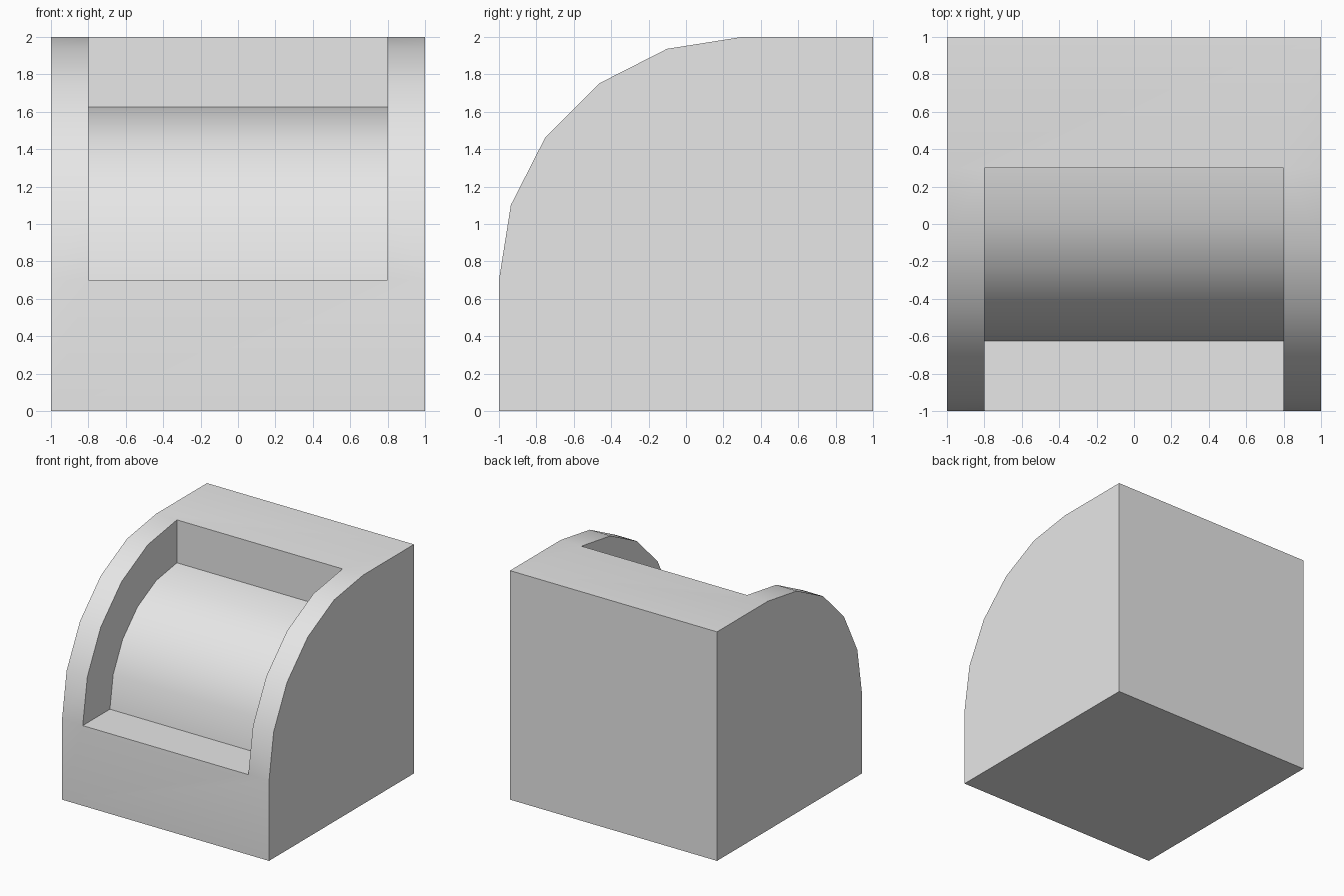
import bpy
import bmesh
from math import radians, sin, cos

if "Cube" in bpy.data.objects:
    bpy.data.objects.remove(bpy.data.objects["Cube"], do_unlink=True)

AXIS_Y, AXIS_Z = 0.3, 0.7   # shared centre of both curves
OUTER, INNER = 1.3, 0.925
STEPS = 5


def arc(radius):
    """Quarter arc in the YZ plane, from the front edge up to the top."""
    angles = [radians(90 * i / STEPS) for i in range(STEPS + 1)]
    return [(AXIS_Y - radius * cos(a), AXIS_Z + radius * sin(a)) for a in angles]


def prism(name, profile, half_width):
    """Extrude a YZ profile evenly to both sides of x = 0."""
    bm = bmesh.new()
    face = bm.faces.new([bm.verts.new((-half_width, y, z)) for y, z in profile])
    side = bmesh.ops.extrude_face_region(bm, geom=[face])["geom"]
    moved = [v for v in side if isinstance(v, bmesh.types.BMVert)]
    bmesh.ops.translate(bm, verts=moved, vec=(2 * half_width, 0, 0))
    bmesh.ops.recalc_face_normals(bm, faces=bm.faces)
    mesh = bpy.data.meshes.new(name)
    bm.to_mesh(mesh)
    bm.free()
    obj = bpy.data.objects.new(name, mesh)
    bpy.context.collection.objects.link(obj)
    return obj


# Plain grey material
grey = bpy.data.materials.new("light_grey")
grey.use_nodes = True
colour = (0.8, 0.8, 0.8, 1)
grey.diffuse_color = colour
grey.node_tree.nodes["Principled BSDF"].inputs["Base Color"].default_value = colour

# Block with a rounded front top edge
block = prism("curved_block", arc(OUTER) + [(1, 2), (1, 0), (-1, 0)], 1)
block.data.materials.append(grey)

# Recess that leaves a smaller curve between two side walls
cutter = prism("recess_cutter",
               arc(INNER) + [(AXIS_Y, 2.5), (-1.5, 2.5), (-1.5, AXIS_Z)], 0.8)
cutter.data.materials.append(grey)
cutter.hide_render = True

cut = block.modifiers.new("recess", 'BOOLEAN')
cut.operation = 'DIFFERENCE'
cut.solver = 'EXACT'
cut.object = cutter

bpy.ops.object.select_all(action='DESELECT')
block.select_set(True)
bpy.context.view_layer.objects.active = block
bpy.ops.object.modifier_apply(modifier=cut.name)
bpy.data.objects.remove(cutter, do_unlink=True)

# Smooth curves, crisp corners
bpy.ops.object.shade_smooth_by_angle(angle=radians(30))
